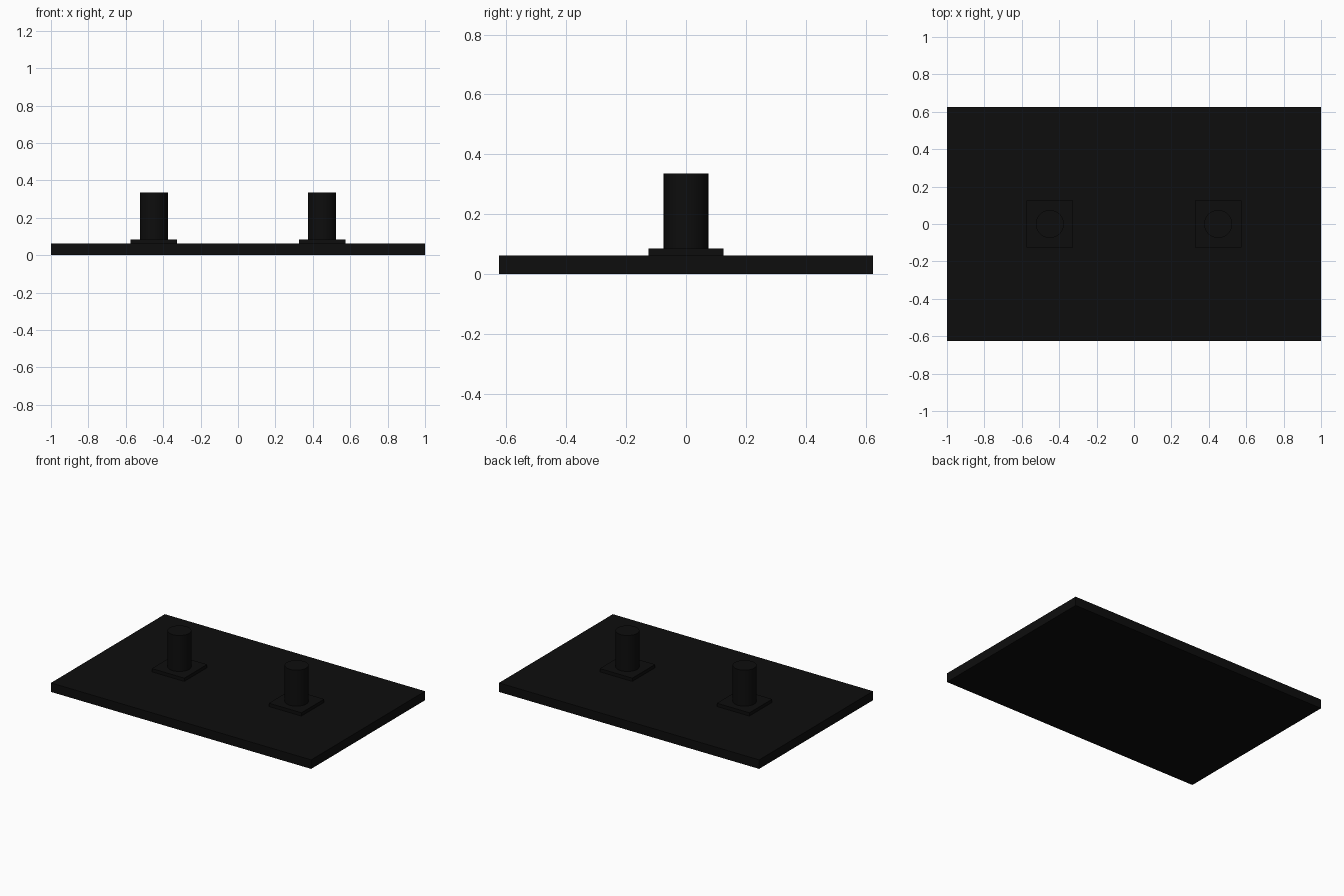
import bpy
import math

cube = bpy.data.objects.get("Cube")
if cube:
    bpy.data.objects.remove(cube, do_unlink=True)

# Single near-black finish
black = bpy.data.materials.new("matte_black")
black.use_nodes = True
colour = (0.004, 0.004, 0.004, 1.0)
black.diffuse_color = colour
black.node_tree.nodes["Principled BSDF"].inputs["Base Color"].default_value = colour


def box(name, size, x, bottom):
    """Box with its underside at the given height."""
    bpy.ops.mesh.primitive_cube_add(size=1, location=(x, 0, bottom + size[2] / 2))
    obj = bpy.context.object
    obj.name = name
    obj.scale = size
    bpy.ops.object.transform_apply(location=False, rotation=False, scale=True)
    obj.data.materials.append(black)


def post(name, radius, x, bottom, top):
    """Upright round post with smooth sides and sharp rims."""
    bpy.ops.mesh.primitive_cylinder_add(
        vertices=32, radius=radius, depth=top - bottom,
        location=(x, 0, (bottom + top) / 2))
    obj = bpy.context.object
    obj.name = name
    obj.data.materials.append(black)
    bpy.ops.object.shade_smooth_by_angle(angle=math.radians(30))


# Base plate
PLATE_TOP, PAD_TOP, POST_TOP = 0.0625, 0.085, 0.335
box("base_plate", (2.0, 1.25, PLATE_TOP), 0, 0)

# Square pad and round post on each side
for side, x in (("left", 0.45), ("right", -0.45)):
    box(side + "_pad", (0.25, 0.25, PAD_TOP - PLATE_TOP), x, PLATE_TOP)
    post(side + "_post", 0.075, x, PAD_TOP, POST_TOP)
